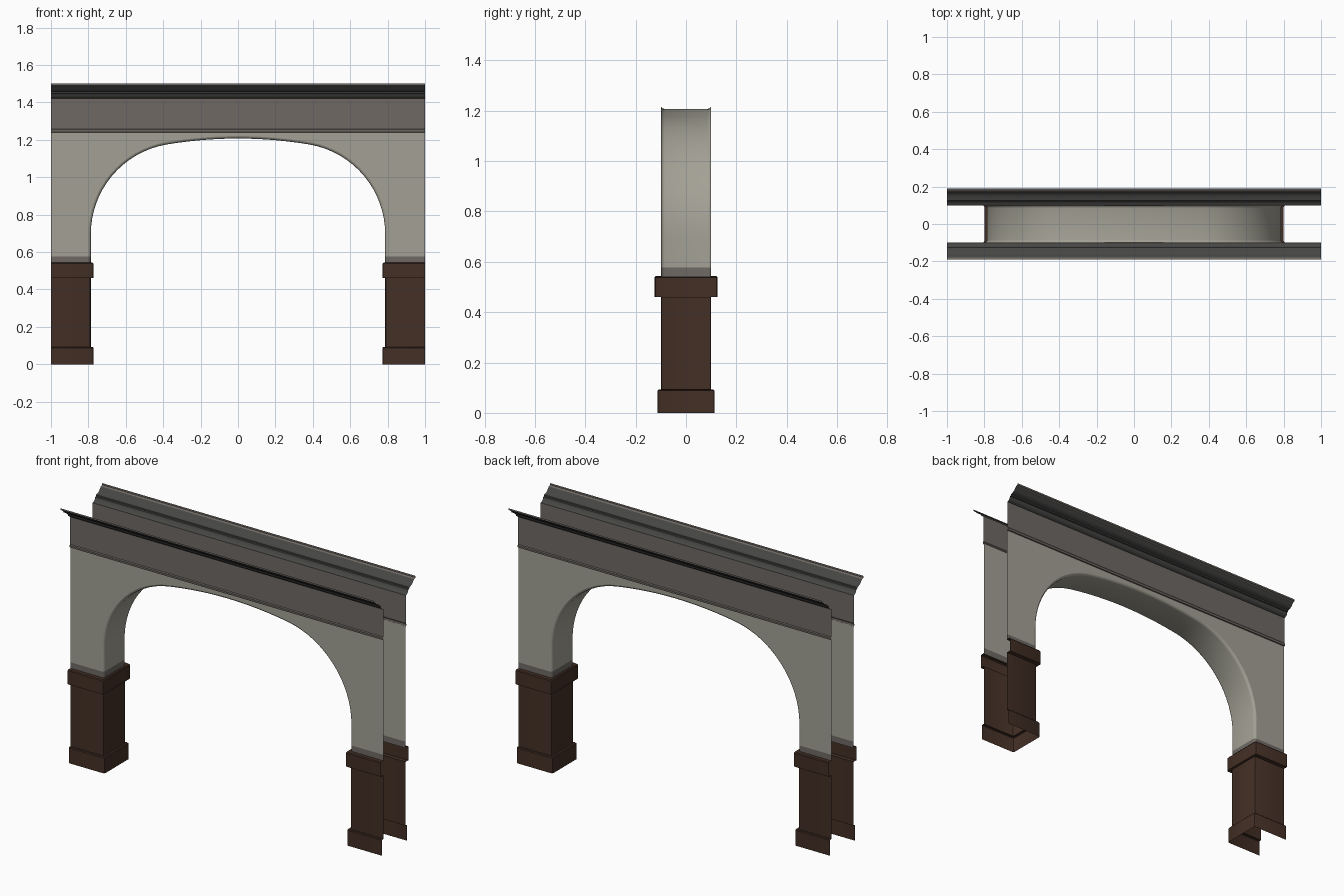
import bpy, math

if "Cube" in bpy.data.objects:
    bpy.data.objects.remove(bpy.data.objects["Cube"])

def mat(name, hexcol):
    m = bpy.data.materials.new(name)
    lin = []
    for k in (0, 2, 4):
        c = int(hexcol[k:k + 2], 16) / 255
        lin.append(c / 12.92 if c <= 0.04045 else ((c + 0.055) / 1.055) ** 2.4)
    m.diffuse_color = (*lin, 1)
    m.use_nodes = True
    m.node_tree.nodes["Principled BSDF"].inputs["Base Color"].default_value = m.diffuse_color
    return m

PLASTER = mat("warm plaster", "a3a195")
GREY = mat("warm grey trim", "6e6964")
DARK = mat("dark grey moulding", "464745")
BROWN = mat("dark brown pier", "432f25")

def sheets(name, grids, mats, rule, mirror=None):
    """Open sheets from grids of points; rule(centre, normal) picks the material."""
    verts, faces = [], []
    for g in grids:
        base, n = len(verts), len(g[0])
        verts += [p for row in g for p in row]
        for i in range(len(g) - 1):
            for j in range(n - 1):
                a = base + i * n + j
                faces.append((a, a + n, a + n + 1, a + 1))
    me = bpy.data.meshes.new(name)
    me.from_pydata(verts, [], faces)
    me.update()
    for m in mats:
        me.materials.append(m)
    for p in me.polygons:
        p.material_index = rule(p.center, p.normal)
    ob = bpy.data.objects.new(name, me)
    bpy.context.collection.objects.link(ob)
    bpy.ops.object.select_all(action='DESELECT')
    ob.select_set(True)
    bpy.context.view_layer.objects.active = ob
    bpy.ops.object.shade_smooth_by_angle(angle=math.radians(32))
    if mirror is not None:
        md = ob.modifiers.new("mirror", 'MIRROR')
        md.use_axis = [k == mirror for k in range(3)]
        md.use_mirror_merge = False
    return ob

# arch outline: straight leg, round haunch, shallow crown (x, z, normal into opening)
half = []
for k in range(17):
    t = math.radians(80 * k / 16)
    half.append((0.3 + 0.5 * math.cos(t), 0.695 + 0.5 * math.sin(t), -math.cos(t), -math.sin(t)))
x0, z0 = half[-1][:2]
for k in range(1, 7):
    x = x0 * (1 - k / 6)
    s = math.radians(10) * x / x0
    half.append((x, 1.22 - (1.22 - z0) * (x / x0) ** 2, -math.sin(math.radians(90) - math.pi / 2 + s), -math.cos(s)))
for k in range(17, len(half)):
    x, z, _, nz = half[k]
    half[k] = (x, z, -math.sqrt(max(0, 1 - nz * nz)), nz)
leg = [(0.8, 0.54, -1, 0), (0.8, 0.577, -1, 0)]
right = leg + half
curve = right + [(-x, z, -nx, nz) for x, z, nx, nz in reversed(right[:-1])]

band = lambda c, n: 1 if c.z < 0.577 else 0

# face walls with the arch opening
TOP = 1.245
arc = [p for p in reversed(curve) if p[1] > 0.6]
grids = [[[(x, -0.1, z), (x, -0.1, TOP)] for x, z, _, _ in arc]]
for a, b in ((-1, -0.8), (0.8, 1)):
    grids.append([[(x, -0.1, z) for z in (0.54, 0.577, TOP)] for x in (a, b)])
sheets("face_wall", grids, [PLASTER, GREY], band, mirror=1)

# underside of the arch with rounded edges
section = [(-0.1, 0), (-0.098, 0.006), (-0.092, 0.011), (-0.084, 0.013)]
section += [(-y, o) for y, o in reversed(section)]
sheets("arch_underside",
       [[[(x + nx * o, y, z + nz * o) for y, o in section] for x, z, nx, nz in curve]],
       [PLASTER, GREY], band)

# frieze and cornice profile run along both sides
profile = [(0.1, 1.24), (0.106, 1.242), (0.107, 1.254), (0.103, 1.259), (0.103, 1.42),
           (0.112, 1.423), (0.122, 1.432), (0.126, 1.445), (0.134, 1.447), (0.134, 1.455),
           (0.15, 1.459), (0.163, 1.467), (0.17, 1.478), (0.178, 1.486), (0.19, 1.49), (0.19, 1.5)]
sheets("cornice", [[[(x, -y, z) for y, z in profile] for x in (-1, 1)]],
       [GREY, DARK], lambda c, n: 1 if 1.42 < c.z < 1.482 else 0, mirror=1)

# piers: U-shaped sheet, open at the outer end, with base and cap steps
def u_path(dx, dy, z, r=0.01):
    x, y = 0.787 - dx, 0.1 + dy
    p = [(1, y), (x + r, y), (x + 0.3 * r, y - 0.3 * r), (x, y - r)]
    return [(a, b, z) for a, b in p + [(a, -b) for a, b in reversed(p)]]

steps = [(0.014, 0.014, 0), (0.014, 0.014, 0.088), (0.01, 0.01, 0.092), (0, 0, 0.092),
         (0, 0, 0.46), (0.014, 0.025, 0.46), (0.014, 0.025, 0.538), (0.01, 0.021, 0.543),
         (-0.013, 0, 0.543)]
rings = [u_path(*s) for s in steps]
sheets("pier", [[[ring[i] for ring in rings] for i in range(len(rings[0]))]],
       [BROWN, DARK], lambda c, n: 0, mirror=0)
